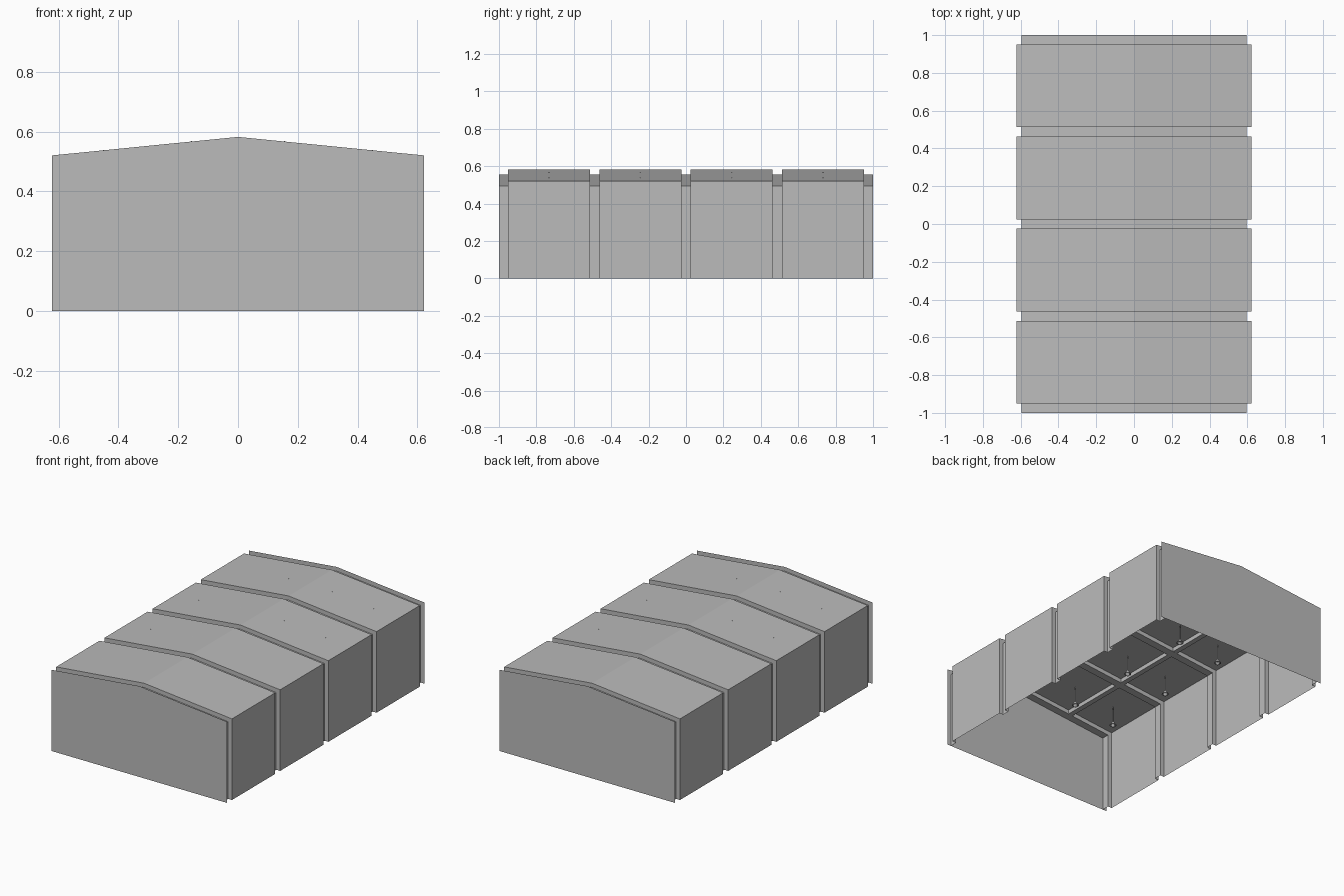
import bpy, bmesh
from mathutils import Vector

cube = bpy.data.objects.get("Cube")
if cube:
    bpy.data.objects.remove(cube, do_unlink=True)

grey = bpy.data.materials.new("plain grey")
grey.use_nodes = True
grey.diffuse_color = (0.5, 0.5, 0.5, 1)
grey.node_tree.nodes["Principled BSDF"].inputs["Base Color"].default_value = (0.5, 0.5, 0.5, 1)


def finish(name, bm, smooth=False):
    mesh = bpy.data.meshes.new(name)
    bm.to_mesh(mesh)
    bm.free()
    mesh.materials.append(grey)
    for p in mesh.polygons:
        p.use_smooth = smooth
    obj = bpy.data.objects.new(name, mesh)
    bpy.context.collection.objects.link(obj)
    return obj


def section(half, eave, ridge):
    return [(-half, 0), (-half, eave), (0, ridge), (half, eave), (half, 0)]


OUTER = section(0.623, 0.52, 0.582)
INNER = section(0.595, 0.495, 0.555)
BAYS = 4
PITCH = 0.488
BAY = 0.438
centres = [(i - (BAYS - 1) / 2) * PITCH for i in range(BAYS)]


def roof_z(x):
    return 0.582 - 0.1 * abs(x)


# Pleated shell: wide bays joined by narrow recessed bands
stations = [(-1, INNER)]
for c in centres:
    a, b = c - BAY / 2, c + BAY / 2
    stations += [(a, INNER), (a, OUTER), (b, OUTER), (b, INNER)]
stations.append((1, INNER))

bm = bmesh.new()
rings = [[bm.verts.new((x, y, z)) for x, z in prof] for y, prof in stations]
for r, s in zip(rings, rings[1:]):
    for i in range(len(r) - 1):
        bm.faces.new((r[i], s[i], s[i + 1], r[i + 1]))
finish("wall_and_roof_shell", bm)

# Gable sheets closing both ends
for name, y in (("front_gable", -1), ("back_gable", 1)):
    bm = bmesh.new()
    verts = [bm.verts.new((x, y, z)) for x, z in OUTER]
    bm.faces.new(verts if y > 0 else verts[::-1])
    finish(name, bm)

# Purlins under each roof slope
for name, side in (("left_purlin", 1), ("right_purlin", -1)):
    bm = bmesh.new()
    for c in centres:
        made = bmesh.ops.create_cube(bm, size=1)["verts"]
        for v in made:
            x = side * 0.3 + v.co.x * 0.03
            v.co = Vector((x, c + v.co.y * BAY, roof_z(x) - 0.014 + v.co.z * 0.026))
    finish(name, bm)


# Hanging lamps: rod, conical shade and bulb
def lamp(name, x, y):
    bm = bmesh.new()
    top = roof_z(x)

    def cone(r1, r2, low, high, sides):
        made = bmesh.ops.create_cone(bm, cap_ends=True, segments=sides,
                                     radius1=r1, radius2=r2, depth=high - low)
        bmesh.ops.translate(bm, verts=made["verts"], vec=(x, y, (low + high) / 2))

    cone(0.002, 0.002, top - 0.1, top + 0.001, 6)
    cone(0.022, 0.004, top - 0.125, top - 0.1, 16)
    ball = bmesh.ops.create_uvsphere(bm, u_segments=12, v_segments=8, radius=0.014)
    bmesh.ops.translate(bm, verts=ball["verts"], vec=(x, y, top - 0.125))
    finish(name, bm)


for row, y in enumerate(centres, 1):
    for col, x in enumerate((-0.45, -0.155, 0.155, 0.45), 1):
        lamp(f"hanging_lamp_{row}_{col}", x, y)
